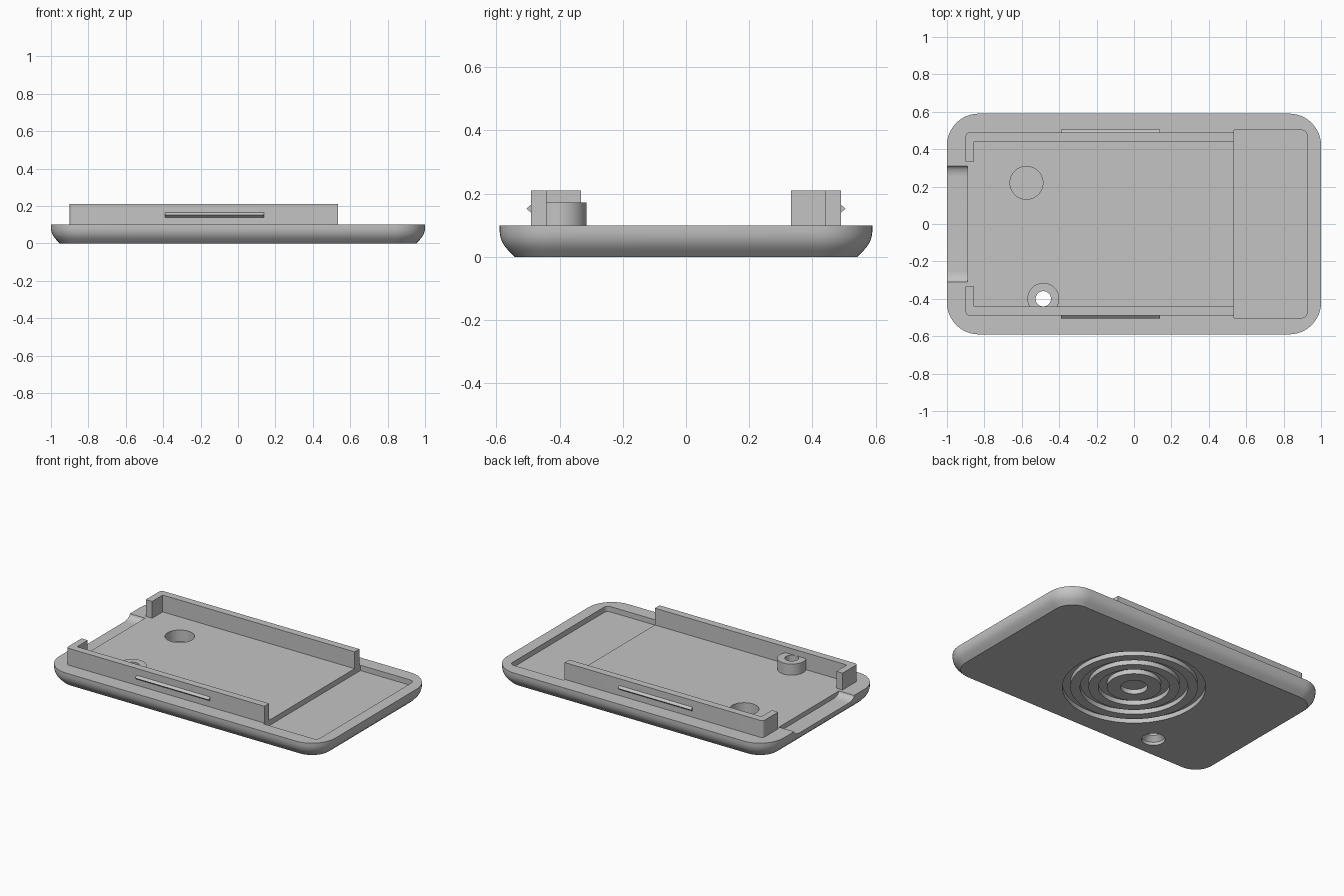
import bpy, bmesh, math

if "Cube" in bpy.data.objects:
    bpy.data.objects.remove(bpy.data.objects["Cube"])

grey = bpy.data.materials.new("plain grey")
grey.diffuse_color = (0.55, 0.55, 0.55, 1)
grey.use_nodes = True
grey.node_tree.nodes["Principled BSDF"].inputs["Base Color"].default_value = grey.diffuse_color


def finish(name, bm):
    bmesh.ops.remove_doubles(bm, verts=bm.verts, dist=1e-5)
    bmesh.ops.recalc_face_normals(bm, faces=bm.faces)
    me = bpy.data.meshes.new(name)
    bm.to_mesh(me)
    bm.free()
    me.materials.append(grey)
    ob = bpy.data.objects.new(name, me)
    bpy.context.collection.objects.link(ob)
    return ob


def loft(name, loops):
    """Skin matching closed loops and cap both ends."""
    bm = bmesh.new()
    rings = [[bm.verts.new(p) for p in l] for l in loops]
    n = len(rings[0])
    for a, b in zip(rings, rings[1:]):
        for i in range(n):
            bm.faces.new((a[i], a[(i + 1) % n], b[(i + 1) % n], b[i]))
    bm.faces.new(rings[0])
    bm.faces.new(rings[-1])
    return finish(name, bm)


def rounded(x0, x1, y0, y1, radii, z, steps=12):
    """Rounded rectangle; radii order: right-back, left-back, left-front, right-front."""
    pts = []
    corners = [(x1, y1, -1, -1), (x0, y1, 1, -1), (x0, y0, 1, 1), (x1, y0, -1, 1)]
    for k, ((cx, cy, sx, sy), r) in enumerate(zip(corners, radii)):
        for i in range(steps + 1 if r else 1):
            a = math.pi / 2 * (k + i / steps)
            pts.append((cx + sx * r + r * math.cos(a), cy + sy * r + r * math.sin(a), z))
    return pts


def lathe(name, profile, cx=0, cy=0, seg=64):
    """Revolve a closed (radius, z) outline about a vertical axis."""
    bm = bmesh.new()
    rings = [[bm.verts.new((cx + r * math.cos(2 * math.pi * i / seg),
                            cy + r * math.sin(2 * math.pi * i / seg), z))
              for i in range(seg)] for r, z in profile]
    for k, a in enumerate(rings):
        b = rings[(k + 1) % len(rings)]
        if profile[k][0] == 0 and profile[(k + 1) % len(rings)][0] == 0:
            continue
        for i in range(seg):
            j = (i + 1) % seg
            bm.faces.new((a[i], a[j], b[j], b[i]))
    bmesh.ops.dissolve_degenerate(bm, dist=1e-6, edges=bm.edges)
    return finish(name, bm)


def cut(ob, cutter):
    m = ob.modifiers.new("cut", 'BOOLEAN')
    m.operation, m.solver, m.object = 'DIFFERENCE', 'EXACT', cutter
    cutter.hide_render = True
    bpy.context.view_layer.objects.active = ob
    bpy.ops.object.modifier_apply(modifier=m.name)
    bpy.data.objects.remove(cutter)


def smooth(ob):
    bpy.ops.object.select_all(action='DESELECT')
    ob.select_set(True)
    bpy.context.view_layer.objects.active = ob
    bpy.ops.object.shade_smooth_by_angle(angle=math.radians(30))


# cover plate with bellied edge
section = [(0, .048), (.01, .038), (.02, .028), (.03, .019), (.04, .012),
           (.052, .006), (.066, .002), (.08, 0), (.1, 0)]
plate = loft("cover_plate", [rounded(-1 + d, 1 - d, -.59 + d, .59 - d, [.17 - d] * 4, z)
                             for z, d in section])

# sunken bay at the right end
bay = [(.03, 0, 0, .03), .065, .2]
cut(plate, loft("bay_cutter", [rounded(.535, .925, -.502, .502, bay[0], z) for z in bay[1:]]))

# finger notch at the left end, with curved ends
arc = [(.31 - .06 * math.sin(t), .07 + .06 * (1 - math.cos(t)) * .5)
       for t in [math.pi / 2 * i / 10 for i in range(11)]]
side = [(.25 + .06 * math.sin(t), .07 + .03 * (1 - math.cos(t)))
        for t in [math.pi / 2 * i / 10 for i in range(11)]]
notch = side + [(.31, .2), (-.31, .2)] + [(-y, z) for y, z in reversed(side)]
cut(plate, loft("notch_cutter", [[(x, y, z) for y, z in notch] for x in (-1.1, -.89)]))

# round blind well
cut(plate, lathe("well_cutter", [(0, .025), (.088, .025), (.088, .2), (0, .2)], -.575, .22))

# concentric grooves underneath
for r0, r1 in ((0, .08), (.16, .212), (.27, .32), (.378, .425)):
    cut(plate, lathe("groove_cutter", [(r0, -.05), (r1, -.05), (r1, .03), (r0, .03)], seg=96))

# screw hole, countersunk from below
PX, PY = -.485, -.40
cut(plate, lathe("screw_cutter", [(0, -.05), (.07, -.05), (.07, .02), (.041, .05),
                                  (.041, .2), (0, .2)], PX, PY))
smooth(plate)

# screw post
post = lathe("screw_post", [(.041, .1), (.085, .1), (.085, .172), (.041, .172)], PX, PY)
smooth(post)

# side walls with inward returns, and snap ridges
for s, tag in ((-1, "front"), (1, "back")):
    c = [(-.9 + .02 - .02 * math.cos(t), .47 + .02 * math.sin(t))
         for t in [math.pi / 2 * i / 6 for i in range(7)]]
    outline = c + [(.535, .49), (.535, .442), (-.855, .442), (-.855, .333), (-.9, .333)]
    wall = loft(tag + "_wall", [[(x, s * y, z) for x, y in outline] for z in (.1, .21)])
    smooth(wall)
    tri = [(.485, .135), (.505, .1525), (.485, .17)]
    loft(tag + "_snap_ridge", [[(x, s * y, z) for y, z in tri] for x in (-.39, .14)])
